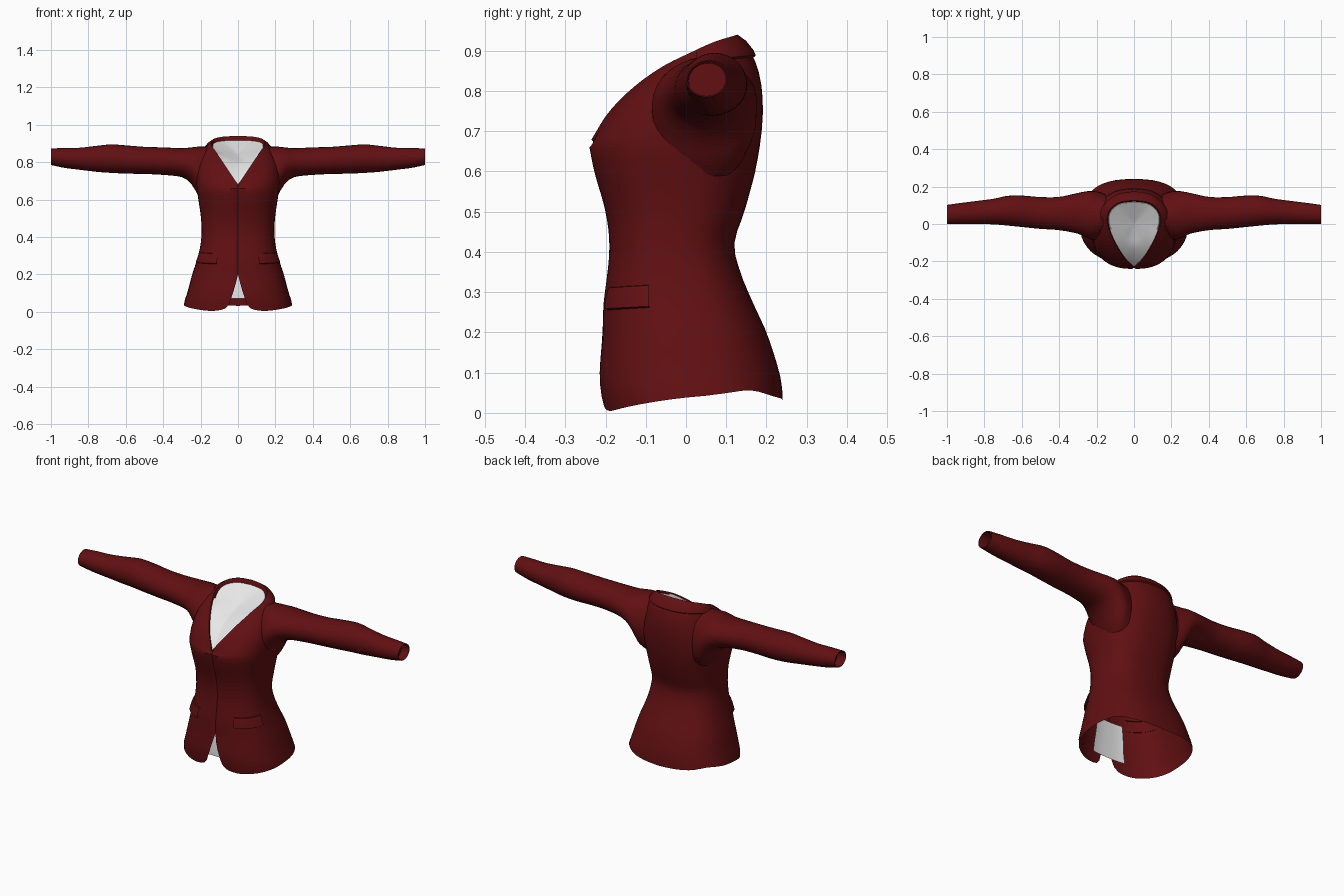
import bpy, bmesh, math

if "Cube" in bpy.data.objects:
    bpy.data.objects.remove(bpy.data.objects["Cube"])

PI = math.pi


def material(name, rgb):
    m = bpy.data.materials.new(name)
    m.diffuse_color = (*rgb, 1)
    m.use_nodes = True
    m.node_tree.nodes["Principled BSDF"].inputs["Base Color"].default_value = m.diffuse_color
    return m


RED = material("dark red cloth", (0.12, 0.005, 0.006))
WHITE = material("white cloth", (0.8, 0.8, 0.8))


def curve(keys, t):
    """Smooth interpolation through rows of (t, value, value, ...)."""
    t = min(max(t, keys[0][0]), keys[-1][0])
    i = 0
    while i < len(keys) - 2 and t > keys[i + 1][0]:
        i += 1
    a, b = keys[i], keys[i + 1]
    p, n = keys[max(i - 1, 0)], keys[min(i + 2, len(keys) - 1)]
    h = b[0] - a[0]
    s = (t - a[0]) / h
    out = []
    for k in range(1, len(a)):
        m0 = (b[k] - p[k]) / (b[0] - p[0]) * h
        m1 = (n[k] - a[k]) / (n[0] - a[0]) * h
        out.append((2*s**3 - 3*s*s + 1) * a[k] + (s**3 - 2*s*s + s) * m0
                   + (3*s*s - 2*s**3) * b[k] + (s**3 - s*s) * m1)
    return out


def loft(name, rows, mat, closed=True, cap_end=False):
    """Skin a list of point rows into one smooth object."""
    bm = bmesh.new()
    vs = [[bm.verts.new(p) for p in r] for r in rows]
    n = len(rows[0])
    for r0, r1 in zip(vs, vs[1:]):
        for i in range(n if closed else n - 1):
            j = (i + 1) % n
            bm.faces.new((r0[i], r0[j], r1[j], r1[i]))
    if cap_end:
        bm.faces.new(vs[-1])
    me = bpy.data.meshes.new(name)
    bm.to_mesh(me)
    bm.free()
    me.materials.append(mat)
    ob = bpy.data.objects.new(name, me)
    bpy.context.collection.objects.link(ob)
    bpy.ops.object.select_all(action='DESELECT')
    ob.select_set(True)
    bpy.context.view_layer.objects.active = ob
    bpy.ops.object.shade_smooth_by_angle(angle=math.radians(40))
    return ob


# Body section by height: z, half width, front y, back y
BODY = [(0.0, .292, -.203, .24), (.05, .288, -.212, .24), (.1, .272, -.215, .232),
        (.2, .245, -.207, .2), (.27, .222, -.205, .168), (.35, .202, -.195, .135),
        (.42, .195, -.19, .12), (.5, .198, -.2, .145), (.6, .212, -.228, .172),
        (.66, .222, -.24, .183)]
# Neckline: angle from the front, x, y, z
NECK = [(0, 0, -.235, .68), (.45, .047, -.19, .75), (.85, .087, -.13, .81),
        (1.25, .122, -.06, .86), (1.65, .143, .01, .895), (2.1, .133, .07, .922),
        (2.65, .08, .115, .936), (PI, 0, .127, .94)]
# Hem height by angle, with the cutaway at the front
HEM = [(0, .2), (.02, .155), (.045, .115), (.08, .07), (.105, .04), (.165, .018),
       (.28, .008), (.455, .005), (.8, .014), (1.3, .03), (1.9, .05), (2.2, .056),
       (2.6, .042), (PI, .032)]

half = [.02, .045, .08, .105, .165, .22, .28, .36, .455]
half += [.455 + (PI - .455) * i / 20 for i in range(1, 20)]
ANGLES = [0] + half + [PI] + [-a for a in reversed(half)]


def body(z, a, off=0.0):
    w, f, b = curve(BODY, z)
    s, c = math.sin(a), math.cos(a)
    e = 0.8
    x = math.copysign(abs(s) ** e, s) * (w + off)
    y = (f + b) / 2 - math.copysign(abs(c) ** e, c) * ((b - f) / 2 + off)
    if abs(a) < .01 and off == 0:
        y += .006                      # closing seam
    return (x, y, z)


def neck(a, shrink=1.0, drop=0.0):
    x, y, z = curve(NECK, abs(a))
    return (math.copysign(x * shrink, a), -.02 + (y + .02) * shrink, z - drop)


def yoke(a, t):
    """Chest and shoulder surface, from the body up to the neckline."""
    p, q = body(.66, a), neck(a)
    back = max(0, -math.cos(a))
    side = math.sin(a) ** 2
    c = (p[0] * (.9 + .15 * side),
         p[1] * (.93 + .24 * back),
         p[2] + (q[2] - p[2]) * (.6 + .12 * back + .15 * side))
    return tuple((1-t)**2 * u + 2*t*(1-t) * v + t*t * w for u, v, w in zip(p, c, q))


# Jacket body
rows = []
for i in range(22):
    t = i / 21
    row = []
    for a in ANGLES:
        h = curve(HEM, abs(a))[0]
        row.append(body(h + (.66 - h) * t, a))
    rows.append(row)
rows += [[yoke(a, i / 9) for a in ANGLES] for i in range(1, 10)]
# neckline edge turned inside, down the back of the neck
rows.append([neck(a, .975, .008) for a in ANGLES])
rows.append([neck(a, .95, .03 if abs(a) > 1.5 else .012) for a in ANGLES])
loft("jacket_body", rows, RED)

# Collar fold lying on the back of the neck
cols = [1.75 + (2 * PI - 3.5) * i / 24 for i in range(25)]
cols = [a if a <= PI else a - 2 * PI for a in cols]
rows = []
for t, lift in ((1, .001), (.9, .006), (.78, .008), (.72, .007), (.7, -.004)):
    row = []
    for a in cols:
        x, y, z = yoke(a, t)
        row.append((x + lift * math.sin(a), y - lift * math.cos(a), z + lift * .3))
    rows.append(row)
loft("collar", rows, RED, closed=False)

# Sleeves: x, top z, bottom z, front y, back y
SLEEVE = [(.15, .885, .56, -.07, .16), (.2, .884, .59, -.085, .175),
          (.225, .882, .645, -.085, .177), (.26, .878, .695, -.07, .174),
          (.3, .875, .72, -.052, .166), (.4, .879, .732, -.033, .145),
          (.5, .882, .737, -.026, .144), (.6, .89, .739, -.016, .152),
          (.68, .895, .743, -.008, .15), (.75, .888, .748, -.002, .135),
          (.85, .877, .76, 0, .122), (.93, .876, .77, 0, .112), (1, .873, .785, 0, .102)]


def sleeve_ring(x, side, k=1.0, n=28):
    zt, zb, yf, yb = curve(SLEEVE, x)
    return [(side * x,
             (yf + yb) / 2 + k * (yb - yf) / 2 * math.cos(2 * PI * i / n),
             (zt + zb) / 2 + k * (zt - zb) / 2 * math.sin(2 * PI * i / n))
            for i in range(n)]


for side, label in ((-1, "left"), (1, "right")):
    rows = [sleeve_ring(.15 + .85 * i / 34, side) for i in range(35)]
    # cuff turned inside
    rows += [sleeve_ring(1, side, .93), sleeve_ring(.95, side, .88)]
    loft("sleeve_" + label, rows, RED, cap_end=True)

    # Pocket flap
    arc = [side * (.42 + .85 * i / 12) for i in range(13)]
    prof = ((.322, -.004), (.32, .006), (.295, .009), (.268, .011), (.264, -.003))
    loft("pocket_flap_" + label, [[body(z - .01 * math.cos(a), a, o) for a in arc]
                                  for z, o in prof], RED, closed=False)

# Shirt filling the neckline, with its own lower neck edge and a fanned centre
INNER = [(0, 0, -.14, .785), (.45, .04, -.125, .797), (.85, .082, -.09, .825),
         (1.25, .113, -.045, .853), (1.65, .134, .008, .88), (2.1, .126, .062, .903),
         (2.65, .076, .106, .914), (PI, 0, .117, .917)]


def inner(a):
    x, y, z = curve(INNER, abs(a))
    return (math.copysign(x, a), y, z)


edge = [neck(a, .965, .008 if abs(a) < 1.5 else .03) for a in ANGLES]
rim = [inner(a) for a in ANGLES]
centre = (0, 0, .842)
fan = [[tuple(c + (p - c) * k for p, c in zip(v, centre)) for v in rim]
       for k in (1, .66, .33, .01)]
loft("shirt_neck", [edge] + fan, WHITE, cap_end=True)

# Shirt front showing in the hem cutaway
arc = [-.3 + .6 * i / 12 for i in range(13)]
loft("shirt_hem", [[body(z, a, -.015) for a in arc]
                   for z in (.07, .12, .17, .22, .27)], WHITE, closed=False)
